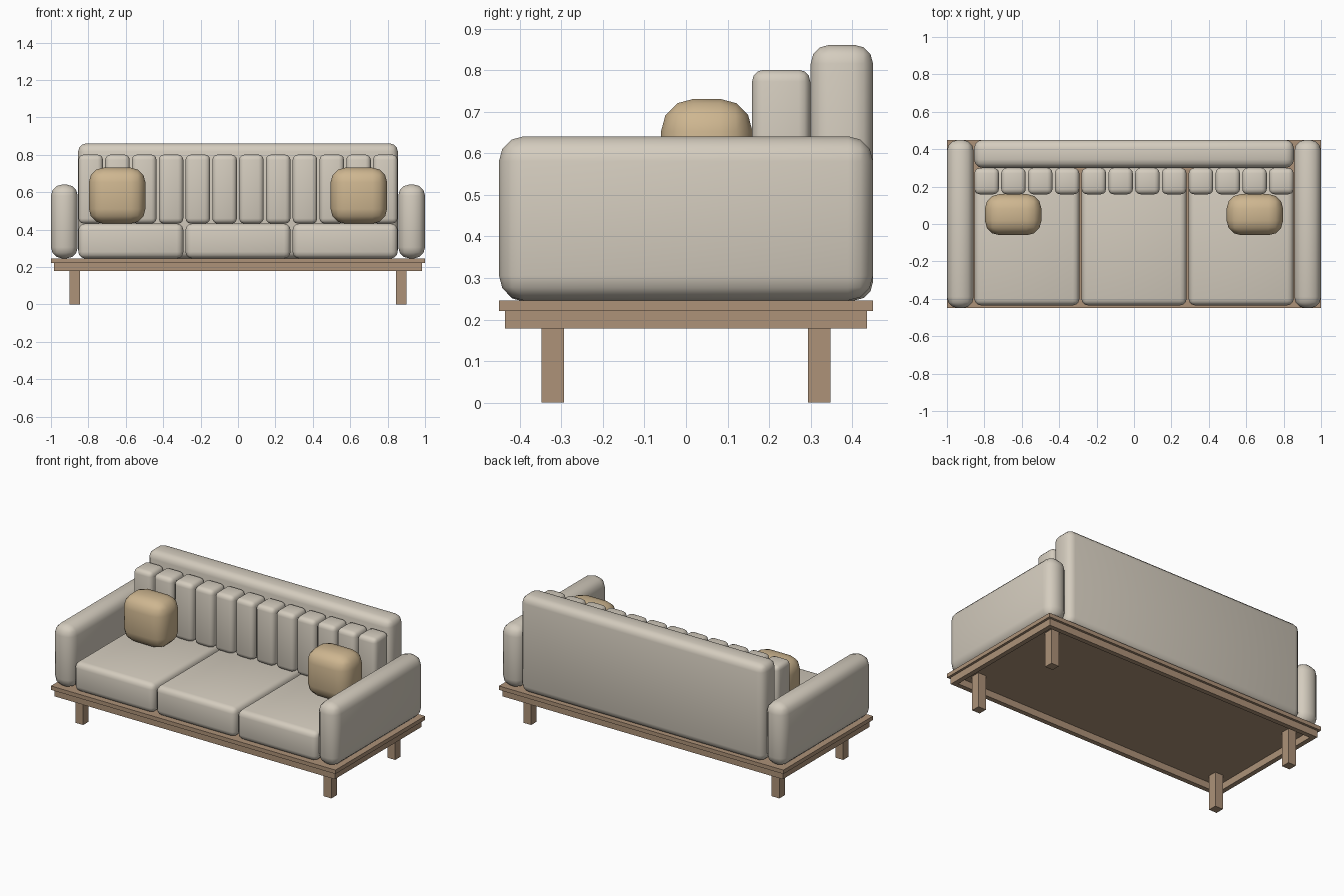
import bpy

if "Cube" in bpy.data.objects:
    bpy.data.objects.remove(bpy.data.objects["Cube"])


def material(name, rgb):
    m = bpy.data.materials.new(name)
    lin = [(c / 255 / 12.92) if c < 10 else ((c / 255 + 0.055) / 1.055) ** 2.4 for c in rgb]
    m.diffuse_color = (*lin, 1)
    m.use_nodes = True
    m.node_tree.nodes["Principled BSDF"].inputs["Base Color"].default_value = m.diffuse_color
    return m


FABRIC = material("beige fabric", (212, 204, 190))
TAN = material("tan pillow", (206, 182, 144))
WOOD = material("brown wood", (173, 146, 120))


def box(name, x, y, z, mat, radius=0.0, segments=3):
    """Box from (min, max) ranges, optionally with rounded smooth edges."""
    bpy.ops.mesh.primitive_cube_add(size=1)
    o = bpy.context.object
    o.name = name
    o.location = [(a + b) / 2 for a, b in (x, y, z)]
    o.scale = [b - a for a, b in (x, y, z)]
    bpy.ops.object.transform_apply(location=False, rotation=False, scale=True)
    o.data.materials.append(mat)
    if radius:
        b = o.modifiers.new("round", "BEVEL")
        b.width = radius
        b.segments = segments
        bpy.ops.object.modifier_apply(modifier="round")
        bpy.ops.object.shade_smooth_by_angle(angle=0.7)
    return o


# Wooden platform and the rail frame below it
box("platform", (-1, 1), (-0.45, 0.45), (0.221, 0.246), WOOD)
T = 0.03
for s, side in ((-1, "front"), (1, "back")):
    box(side + "_rail", (-0.985, 0.985), sorted((s * 0.435, s * (0.435 - T))), (0.178, 0.221), WOOD)
for s, side in ((-1, "left"), (1, "right")):
    box(side + "_rail", sorted((s * 0.985, s * (0.985 - T))), (-0.435 + T, 0.435 - T), (0.178, 0.221), WOOD)

# Legs, arms and pillows, mirrored left and right
for s, side in ((-1, "left"), (1, "right")):
    for t, end in ((-1, "front"), (1, "back")):
        box(f"{end}_{side}_leg", sorted((s * 0.845, s * 0.90)), sorted((t * 0.293, t * 0.348)), (0, 0.221), WOOD)
    box(side + "_arm", sorted((s * 0.857, s * 1.0)), (-0.45, 0.45), (0.246, 0.641), FABRIC, 0.06)
    box(side + "_pillow", sorted((s * 0.495, s * 0.797)), (-0.06, 0.16), (0.432, 0.731), TAN, 0.078)

# Backrest
box("backrest", (-0.855, 0.855), (0.30, 0.45), (0.246, 0.861), FABRIC, 0.045)

# Three seat cushions
for i in range(3):
    cx = (i - 1) * 0.573
    box(f"seat_cushion_{i + 1}", (cx - 0.281, cx + 0.281), (-0.435, 0.30), (0.246, 0.432), FABRIC, 0.035)

# Row of narrow back pads
for i in range(12):
    cx = (i - 5.5) * 0.1432
    box(f"back_pad_{i + 1}", (cx - 0.0655, cx + 0.0655), (0.159, 0.299), (0.432, 0.801), FABRIC, 0.028)
